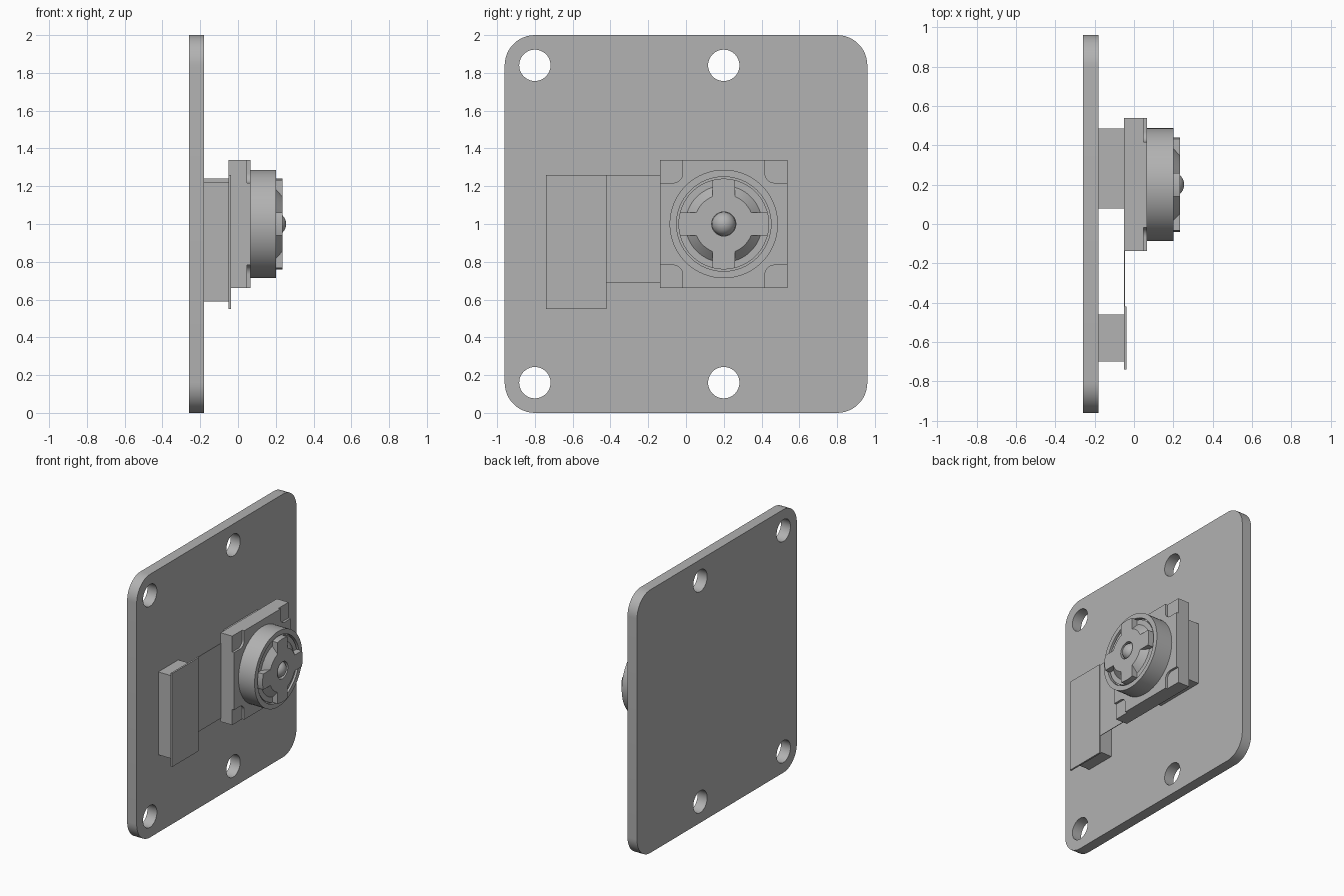
import bpy, bmesh
from math import cos, sin, pi, asin, tau, radians

cube = bpy.data.objects.get("Cube")
if cube:
    bpy.data.objects.remove(cube, do_unlink=True)

grey = bpy.data.materials.new("plain grey")
grey.use_nodes = True
GREY = (0.445, 0.445, 0.445, 1)
grey.diffuse_color = GREY
grey.node_tree.nodes["Principled BSDF"].inputs["Base Color"].default_value = GREY

CY, CZ = 0.2, 1.0      # lens axis


def finish(name, bm):
    bmesh.ops.remove_doubles(bm, verts=bm.verts, dist=1e-5)
    bmesh.ops.recalc_face_normals(bm, faces=bm.faces)
    mesh = bpy.data.meshes.new(name)
    bm.to_mesh(mesh)
    bm.free()
    mesh.materials.append(grey)
    obj = bpy.data.objects.new(name, mesh)
    bpy.context.collection.objects.link(obj)
    return obj


def extrude(name, outline, x0, x1):
    """Prism along x from a (y, z) outline."""
    bm = bmesh.new()
    face = bm.faces.new([bm.verts.new((x0, y, z)) for y, z in outline])
    out = bmesh.ops.extrude_face_region(bm, geom=[face])
    top = [v for v in out["geom"] if isinstance(v, bmesh.types.BMVert)]
    bmesh.ops.translate(bm, verts=top, vec=(x1 - x0, 0, 0))
    return finish(name, bm)


def block(name, x0, x1, y0, y1, z0, z1):
    return extrude(name, [(y0, z0), (y1, z0), (y1, z1), (y0, z1)], x0, x1)


def circle(cy, cz, r, n=48):
    return [(cy + r * cos(tau * i / n), cz + r * sin(tau * i / n)) for i in range(n)]


def rounded_rect(cy, cz, hy, hz, r, n=12):
    pts = []
    for k, (sy, sz) in enumerate([(1, 1), (-1, 1), (-1, -1), (1, -1)]):
        for i in range(n + 1):
            a = (k + i / n) * pi / 2
            pts.append((cy + sy * (hy - r) + r * cos(a), cz + sz * (hz - r) + r * sin(a)))
    return pts


def lathe(name, profile, n=64):
    """Turn (radius, x) points about the lens axis."""
    bm = bmesh.new()
    vs = [bm.verts.new((x, CY + r, CZ)) for r, x in profile]
    edges = [bm.edges.new(pair) for pair in zip(vs, vs[1:])]
    bmesh.ops.spin(bm, geom=vs + edges, cent=(0, CY, CZ), axis=(1, 0, 0),
                   angle=tau, steps=n, use_merge=False)
    return finish(name, bm)


def combine(obj, other, operation):
    mod = obj.modifiers.new("shape", "BOOLEAN")
    mod.operation, mod.object, mod.solver = operation, other, "EXACT"
    bpy.context.view_layer.objects.active = obj
    bpy.ops.object.modifier_apply(modifier=mod.name)
    bpy.data.objects.remove(other, do_unlink=True)


# Mounting plate with four holes
plate = extrude("mounting_plate", rounded_rect(0, 1, 0.96, 1, 0.16), -0.26, -0.18)
for y in (-0.8, 0.2):
    for z in (0.16, 1.84):
        combine(plate, extrude("hole_cutter", circle(y, z, 0.083), -0.4, 0), "DIFFERENCE")

# Pad, connector and ribbon
pad = block("mounting_pad", -0.18, -0.05, 0.08, 0.485, 0.76, 1.24)
socket = block("connector_socket", -0.18, -0.05, -0.7, -0.46, 0.59, 1.22)
board = block("connector_board", -0.05, -0.037, -0.74, -0.42, 0.55, 1.26)
ribbon = block("ribbon_cable", -0.05, -0.045, -0.42, -0.13, 0.69, 1.26)

# Square housing with stepped corners
H = 0.338
housing = block("lens_housing", -0.05, 0.065, CY - H, CY + H, CZ - H, CZ + H)
for sy in (-1, 1):
    for sz in (-1, 1):
        notch = rounded_rect(CY + sy * H, CZ + sz * H, 0.12, 0.12, 0.05)
        combine(housing, extrude("notch_cutter", notch, 0.048, 0.1), "DIFFERENCE")

# Round barrel with a recessed front
barrel = lathe("lens_barrel", [(0, 0.06), (0.287, 0.06), (0.287, 0.2), (0.25, 0.2),
                               (0.25, 0.17), (0, 0.17)])

# Lens retainer: cone with a bore and four arms
retainer = lathe("lens_retainer", [(0, 0.16), (0.24, 0.16), (0.24, 0.19), (0.203, 0.19),
                                   (0.157, 0.235), (0.064, 0.235), (0.064, 0.18), (0, 0.18)])
half = asin(0.06 / 0.24)
for k in range(4):
    turn = k * pi / 2
    arc = [(0.24 * cos(half * t / 4), 0.24 * sin(half * t / 4)) for t in range(-4, 5)]
    arm = [(0.1, 0.06), (0.1, -0.06)] + arc
    outline = [(CY + u * cos(turn) - v * sin(turn), CZ + u * sin(turn) + v * cos(turn))
               for u, v in arm]
    combine(retainer, extrude("arm", outline, 0.175, 0.235), "UNION")

# Lens bead
dome = [(0.063 * sin(pi * i / 20), 0.192 - 0.063 * cos(pi * i / 20)) for i in range(21)]
lens = lathe("lens_bead", dome, 40)

# Smooth the round parts, keep edges sharp
bpy.ops.object.select_all(action="DESELECT")
for obj in (plate, housing, barrel, retainer, lens):
    obj.select_set(True)
    bpy.context.view_layer.objects.active = obj
bpy.ops.object.shade_smooth_by_angle(angle=radians(30))
